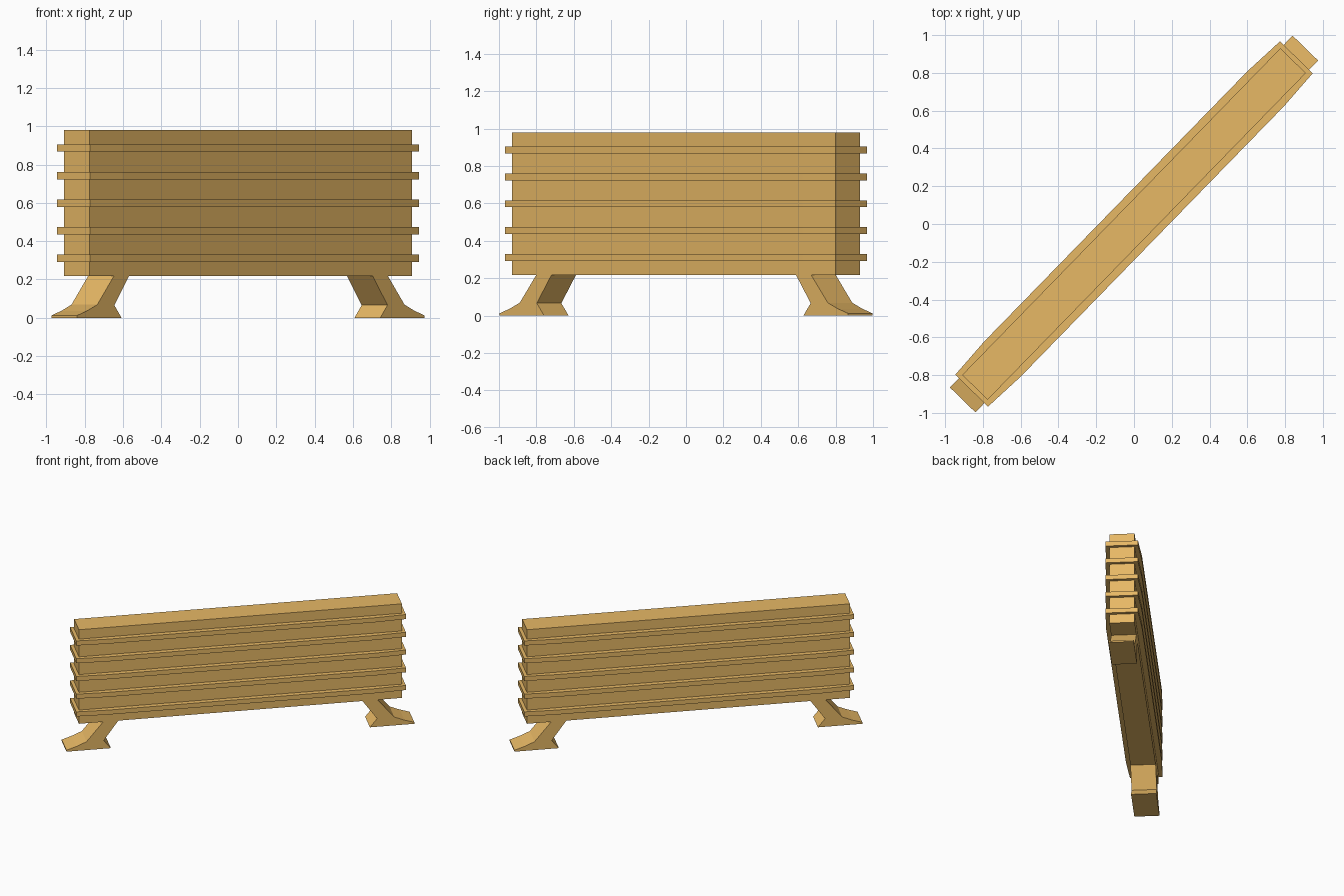
import bpy
import bmesh
import math
from mathutils import Matrix

if "Cube" in bpy.data.objects:
    bpy.data.objects.remove(bpy.data.objects["Cube"])

ANGLE = math.atan2(1.73, 1.685)   # the barrier stands diagonally
TURN = Matrix.Rotation(ANGLE, 4, 'Z')

wood = bpy.data.materials.new("wood")
wood.diffuse_color = (0.8, 0.48, 0.13, 1)
wood.use_nodes = True
wood.node_tree.nodes["Principled BSDF"].inputs["Base Color"].default_value = wood.diffuse_color


def extrude_profile(name, points, vector):
    """Extrude a closed flat outline along a vector, then turn it to the diagonal."""
    bm = bmesh.new()
    face = bm.faces.new([bm.verts.new(p) for p in points])
    result = bmesh.ops.extrude_face_region(bm, geom=[face])
    verts = [g for g in result["geom"] if isinstance(g, bmesh.types.BMVert)]
    bmesh.ops.translate(bm, verts=verts, vec=vector)
    bmesh.ops.recalc_face_normals(bm, faces=bm.faces)
    bm.transform(TURN)
    mesh = bpy.data.meshes.new(name)
    bm.to_mesh(mesh)
    bm.free()
    mesh.materials.append(wood)
    obj = bpy.data.objects.new(name, mesh)
    bpy.context.collection.objects.link(obj)
    return obj


# Main beam
L, W = 1.207, 0.094
extrude_profile("beam", [(-L, -W, 0.218), (L, -W, 0.218), (L, W, 0.218), (-L, W, 0.218)],
                (0, 0, 0.762))

# Thin bands around the beam, slightly narrowed at the ends
quarter = [(1.0, 0.134), (1.232, 0.121)]
outline = (quarter + [(-x, y) for x, y in reversed(quarter)]
           + [(-x, -y) for x, y in quarter]
           + [(x, -y) for x, y in reversed(quarter)])
# order as a loop: right bottom to right top, then left top to left bottom
outline = sorted(outline, key=lambda p: math.atan2(p[1], p[0]))
for i in range(5):
    z = 0.292 + i * 0.1437
    extrude_profile(f"band_{i + 1}", [(x, y, z) for x, y in outline], (0, 0, 0.037))

# Splayed legs with flared feet
leg = [(0.912, 0.218), (1.025, 0.218), (1.15, 0.068), (1.226, 0.036),
       (1.30, 0.012), (1.30, 0.0), (0.968, 0.0), (1.022, 0.066)]
for name, side in (("right_leg", 1), ("left_leg", -1)):
    extrude_profile(name, [(side * x, -W, z) for x, z in leg], (0, 2 * W, 0))
